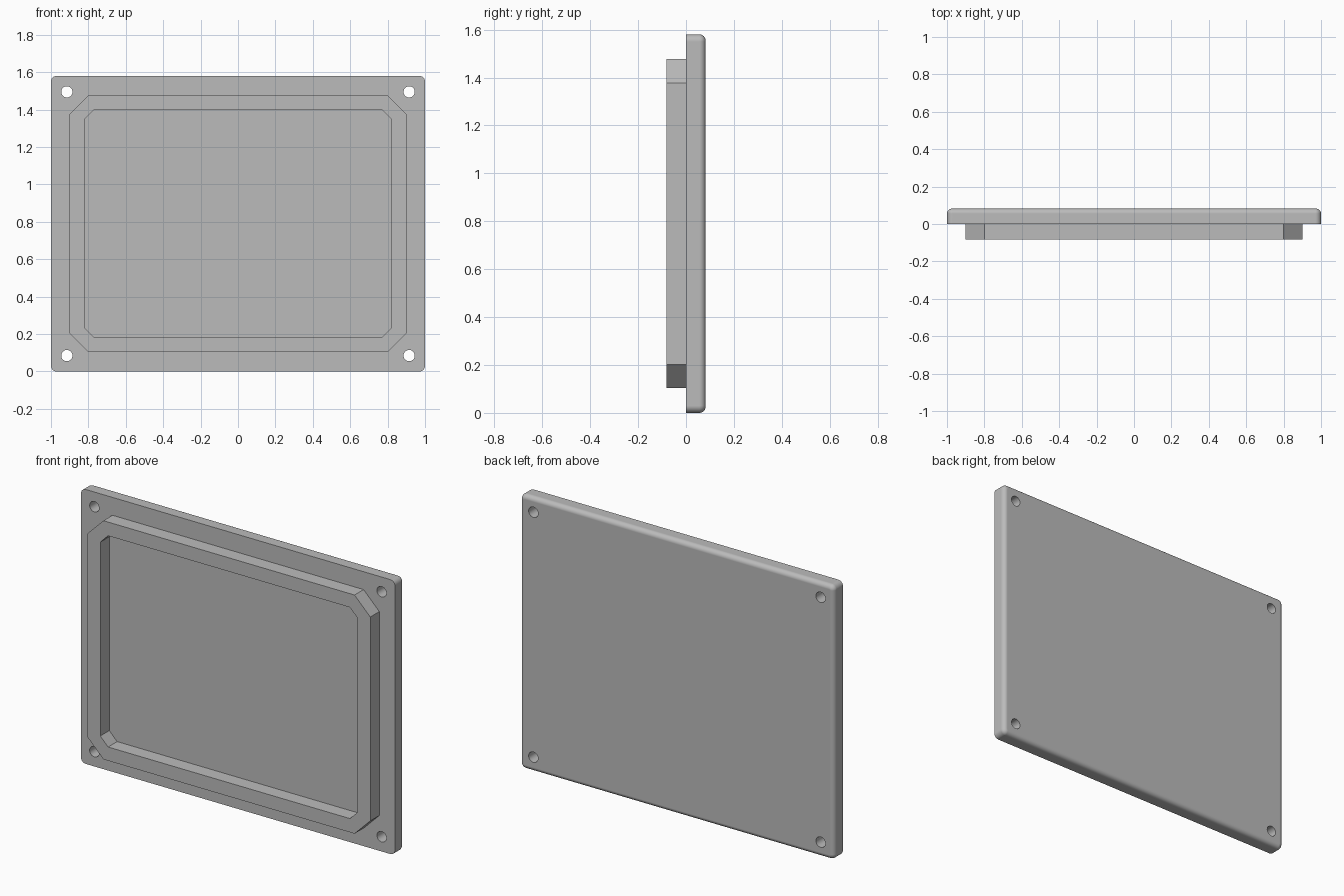
import bpy
import bmesh
import math

cube = bpy.data.objects.get("Cube")
if cube:
    bpy.data.objects.remove(cube, do_unlink=True)

HEIGHT = 1.58
MID = HEIGHT / 2
DEPTH = 0.082      # thickness of the plate, and of the rim in front of it
FILLET = 0.026

grey = bpy.data.materials.new("plain grey")
grey.use_nodes = True
colour = (0.5, 0.5, 0.5, 1)
grey.diffuse_color = colour
grey.node_tree.nodes["Principled BSDF"].inputs["Base Color"].default_value = colour


def add_object(name, bm):
    bmesh.ops.recalc_face_normals(bm, faces=bm.faces)
    mesh = bpy.data.meshes.new(name)
    bm.to_mesh(mesh)
    bm.free()
    mesh.materials.append(grey)
    obj = bpy.data.objects.new(name, mesh)
    bpy.context.collection.objects.link(obj)
    return obj


def outline(half_x, half_z, cut, steps=0):
    """Rectangle around the middle with cut (steps=0) or rounded corners."""
    points = []
    for quarter, (sx, sz) in enumerate([(1, 1), (-1, 1), (-1, -1), (1, -1)]):
        for i in range(steps + 2):
            a = math.pi / 2 * (quarter + i / (steps + 1))
            points.append((sx * (half_x - cut) + cut * math.cos(a),
                           MID + sz * (half_z - cut) + cut * math.sin(a)))
    return points


def loop(bm, points, y):
    return [bm.verts.new((x, y, z)) for x, z in points]


def bridge(bm, a, b):
    for i in range(len(a)):
        j = (i + 1) % len(a)
        bm.faces.new((a[i], a[j], b[j], b[i]))


# Cover plate: rounded corners, sharp front edge, filleted back edge
bm = bmesh.new()
rings = [loop(bm, outline(1, MID, FILLET + 0.004, 5), 0)]
for i in range(7):
    a = math.pi / 2 * i / 6
    inset = FILLET * (1 - math.cos(a))
    y = DEPTH - FILLET + FILLET * math.sin(a)
    rings.append(loop(bm, outline(1 - inset, MID - inset,
                                  FILLET + 0.004 - inset, 5), y))
for a, b in zip(rings, rings[1:]):
    bridge(bm, a, b)
bm.faces.new(rings[0])
bm.faces.new(rings[-1])
plate = add_object("cover_plate", bm)

# Screw holes through the four corners
bm = bmesh.new()
hole = [(0.03 * math.cos(t), 0.03 * math.sin(t))
        for t in (math.tau * i / 32 for i in range(32))]
for sx in (-1, 1):
    for sz in (-1, 1):
        points = [(sx * 0.915 + x, MID + sz * 0.705 + z) for x, z in hole]
        ends = [loop(bm, points, y) for y in (-0.2, 0.2)]
        bridge(bm, *ends)
        for end in ends:
            bm.faces.new(end)
cutter = add_object("screw_hole_cutter", bm)
cutter.hide_render = True

cut = plate.modifiers.new("screw holes", "BOOLEAN")
cut.object = cutter
cut.solver = "EXACT"
bpy.ops.object.select_all(action="DESELECT")
bpy.context.view_layer.objects.active = plate
plate.select_set(True)
bpy.ops.object.modifier_apply(modifier=cut.name)
bpy.data.objects.remove(cutter, do_unlink=True)
bpy.ops.object.shade_smooth_by_angle(angle=math.radians(35))
weighted = plate.modifiers.new("even normals", "WEIGHTED_NORMAL")
weighted.keep_sharp = True

# Raised rim with cut corners on the front
bm = bmesh.new()


def octagon(half_x, half_z, corner):
    return [(sx * x, MID + sz * z)
            for sx, sz, order in ((1, 1, 1), (-1, 1, -1), (-1, -1, 1), (1, -1, -1))
            for x, z in [(half_x, half_z - corner),
                         (half_x - corner, half_z)][::order]]


outer = octagon(0.9, 0.687, 0.1)
inner = octagon(0.82, 0.608, 0.05)
loops = [loop(bm, outer, 0), loop(bm, outer, -DEPTH),
         loop(bm, inner, -DEPTH), loop(bm, inner, 0)]
for a, b in zip(loops, loops[1:]):
    bridge(bm, a, b)
add_object("raised_rim", bm)
